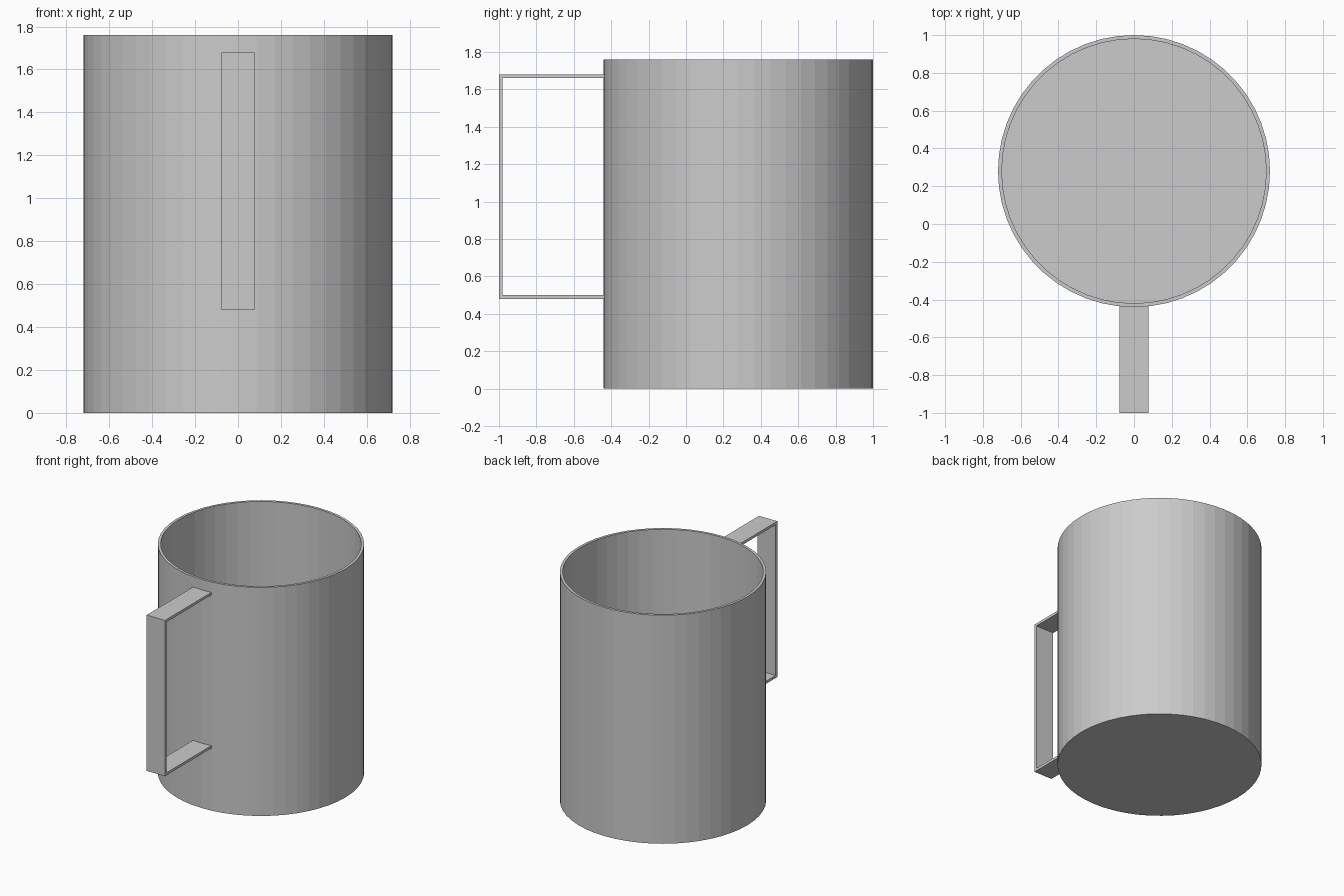
import bpy, bmesh, math

if "Cube" in bpy.data.objects:
    bpy.data.objects.remove(bpy.data.objects["Cube"])

SIDES = 52
CENTRE_Y, RADIUS, HEIGHT, WALL = 0.28, 0.72, 1.76, 0.02


def finish(bm, name):
    bmesh.ops.recalc_face_normals(bm, faces=bm.faces[:])
    mesh = bpy.data.meshes.new(name)
    bm.to_mesh(mesh)
    bm.free()
    obj = bpy.data.objects.new(name, mesh)
    bpy.context.collection.objects.link(obj)
    return obj


def ring(bm, radius, z):
    return [bm.verts.new((radius * math.cos(2 * math.pi * i / SIDES),
                          radius * math.sin(2 * math.pi * i / SIDES), z))
            for i in range(SIDES)]


# Hollow cup: outer wall, flat rim, inner wall, with base and inner floor
bm = bmesh.new()
profile = [(RADIUS, 0), (RADIUS, HEIGHT), (RADIUS - WALL, HEIGHT), (RADIUS - WALL, WALL)]
rings = [ring(bm, r, z) for r, z in profile]
for a, b in zip(rings, rings[1:]):
    for i in range(SIDES):
        j = (i + 1) % SIDES
        bm.faces.new((a[i], a[j], b[j], b[i]))
bm.faces.new(rings[0])
bm.faces.new(rings[-1])
cup = finish(bm, "cup_body")
cup.location.y = CENTRE_Y

# Squared strap handle: C-shaped side profile (y, z) extruded across x
half_width = 0.078
end, front, low, high, t = -0.43, -1.0, 0.48, 1.68, 0.02
outer = [(end, low), (front, low), (front, high), (end, high)]
inner = [(end, low + t), (front + t, low + t), (front + t, high - t), (end, high - t)]
bm = bmesh.new()
sides = [[[bm.verts.new((x, y, z)) for y, z in line] for line in (outer, inner)]
         for x in (-half_width, half_width)]
(lo, li), (ro, ri) = sides
for i in range(3):
    for a, b in ((lo, li), (ro, ri), (lo, ro), (li, ri)):
        bm.faces.new((a[i], a[i + 1], b[i + 1], b[i]))
for i in (0, 3):
    bm.faces.new((lo[i], li[i], ri[i], ro[i]))
finish(bm, "handle")
